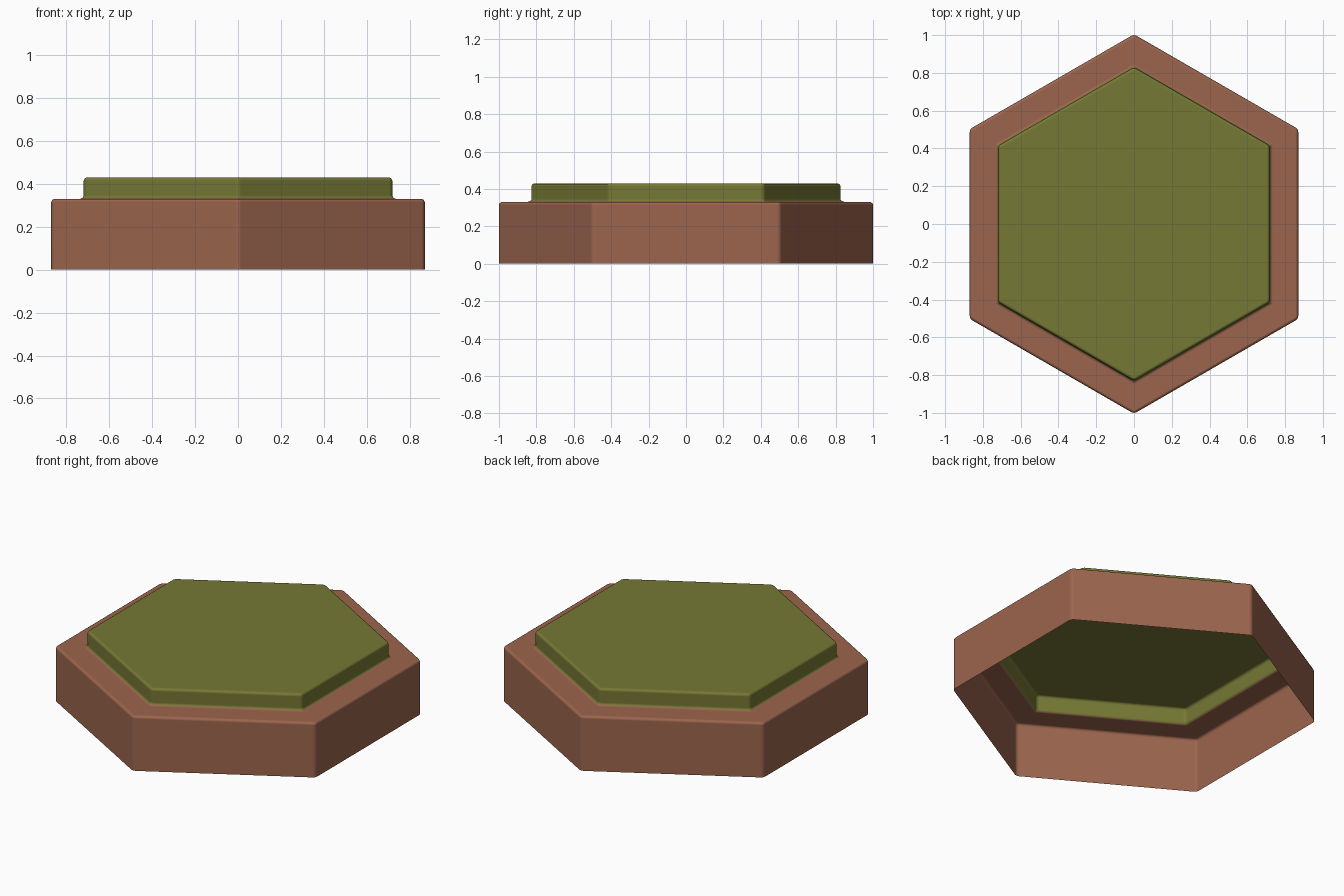
import bpy, bmesh
from math import cos, sin, radians

if "Cube" in bpy.data.objects:
    bpy.data.objects.remove(bpy.data.objects["Cube"])


def material(name, color):
    m = bpy.data.materials.new(name)
    m.diffuse_color = color
    m.use_nodes = True
    m.node_tree.nodes["Principled BSDF"].inputs["Base Color"].default_value = m.diffuse_color
    return m


def hex_ring(bm, radius, z):
    return [bm.verts.new((radius * cos(radians(30 + 60 * i)),
                          radius * sin(radians(30 + 60 * i)), z)) for i in range(6)]


# Open-bottomed stepped shell: (radius, height, material of the band leading to it)
W = 0.016
profile = [(1 + 0.268 * W, 0.0, 0), (1 + 0.268 * W, 0.33, 0),
           (0.83, 0.33, 0), (0.83, 0.43, 1)]
bm = bmesh.new()
rings = [hex_ring(bm, r, z) for r, z, _ in profile]
for k in range(1, len(rings)):
    a, b = rings[k - 1], rings[k]
    for i in range(6):
        j = (i + 1) % 6
        f = bm.faces.new((a[i], a[j], b[j], b[i]))
        f.material_index = profile[k][2]

# Grass cap
bm.faces.new(rings[-1]).material_index = 1

mesh = bpy.data.meshes.new("hex_ground_tile")
bm.to_mesh(mesh)
bm.free()
mesh.materials.append(material("earth", (0.33, 0.13, 0.075, 1)))
mesh.materials.append(material("grass", (0.18, 0.19, 0.035, 1)))
tile = bpy.data.objects.new("hex_ground_tile", mesh)
bpy.context.collection.objects.link(tile)

# Softened edges
bevel = tile.modifiers.new("soft_edges", "BEVEL")
bevel.width = W
bevel.segments = 2
bevel.limit_method = "ANGLE"
bevel.angle_limit = radians(30)
bevel.harden_normals = True
for p in mesh.polygons:
    p.use_smooth = True
